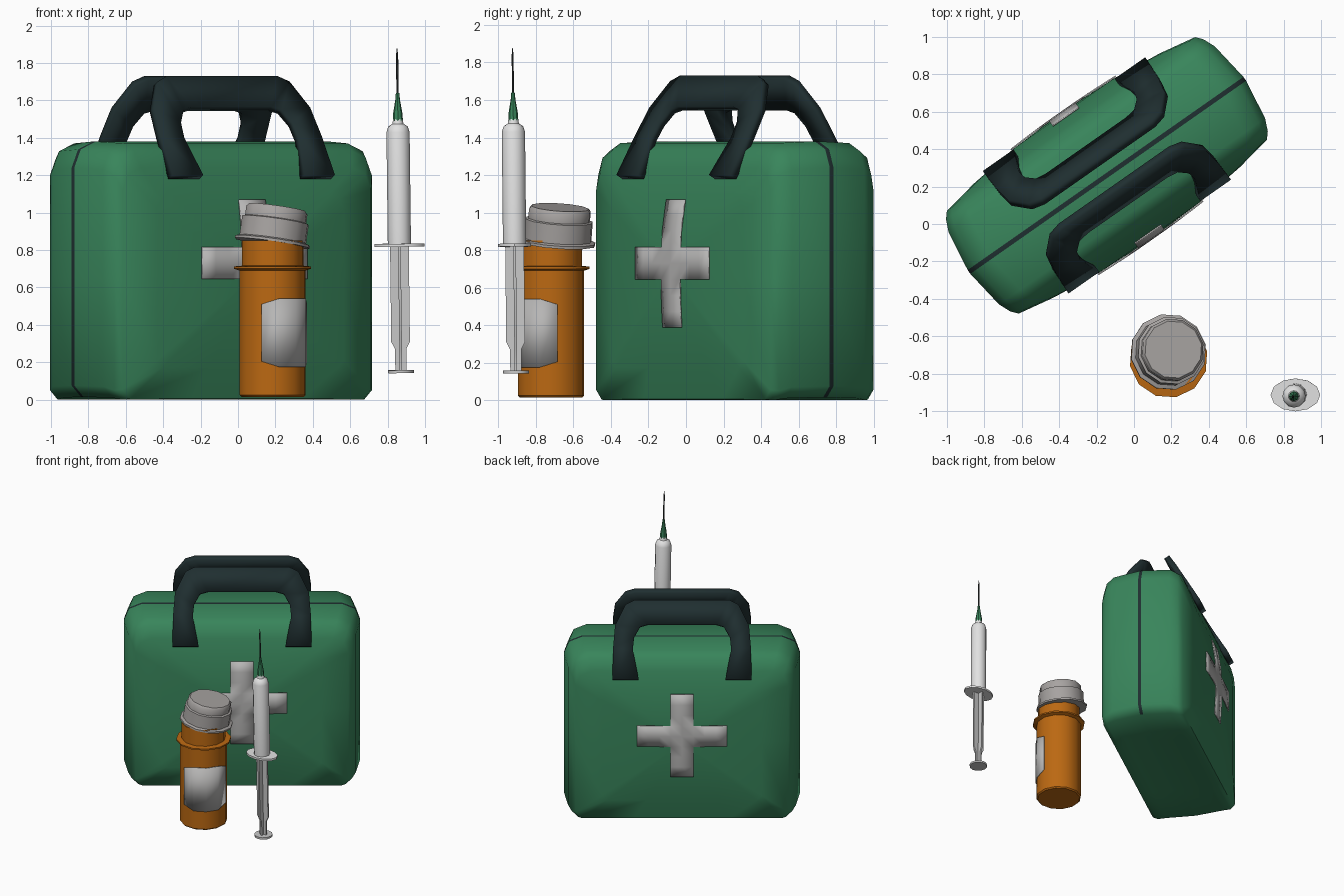
import bpy, bmesh, math
from math import radians, cos, sin
from mathutils import Matrix, Vector

cube = bpy.data.objects.get("Cube")
if cube:
    bpy.data.objects.remove(cube, do_unlink=True)


def material(name, *rgb):
    m = bpy.data.materials.new(name)
    m.use_nodes = True
    colour = (*rgb, 1)
    m.diffuse_color = colour
    m.node_tree.nodes["Principled BSDF"].inputs["Base Color"].default_value = colour
    return m


GREEN = material("bag green", 0.04, 0.235, 0.105)
DARK = material("dark strap", 0.014, 0.028, 0.03)
PALE = material("pale grey", 0.47, 0.465, 0.46)
ORANGE = material("bottle orange", 0.5, 0.14, 0.006)
CAP = material("cap grey", 0.39, 0.37, 0.36)
WHITE = material("syringe white", 0.76, 0.76, 0.76)
PLUNGER = material("plunger grey", 0.58, 0.58, 0.58)
STEEL = material("needle steel", 0.03, 0.035, 0.035)


def finish(name, bm, mats, matrix=Matrix(), angle=40):
    bmesh.ops.recalc_face_normals(bm, faces=bm.faces)
    bm.transform(matrix)
    mesh = bpy.data.meshes.new(name)
    bm.to_mesh(mesh)
    bm.free()
    for m in mats:
        mesh.materials.append(m)
    ob = bpy.data.objects.new(name, mesh)
    bpy.context.collection.objects.link(ob)
    bpy.ops.object.select_all(action='DESELECT')
    ob.select_set(True)
    bpy.context.view_layer.objects.active = ob
    bpy.ops.object.shade_smooth_by_angle(angle=radians(angle))
    return ob


def loft(loops, caps=True):
    """Skin closed loops of points that all have the same count."""
    bm = bmesh.new()
    rings = [[bm.verts.new(p) for p in loop] for loop in loops]
    n = len(rings[0])
    for a, b in zip(rings, rings[1:]):
        for i in range(n):
            j = (i + 1) % n
            bm.faces.new((a[i], a[j], b[j], b[i]))
    if caps:
        bm.faces.new(rings[0])
        bm.faces.new(rings[-1])
    return bm


def lathe(name, profile, mat, matrix, sides=12, phase=0, stretch=(1, 1)):
    loops = []
    for r, z in profile:
        angles = [radians(phase + 360 * i / sides) for i in range(sides)]
        loops.append([(r * stretch[0] * cos(a), r * stretch[1] * sin(a), z) for a in angles])
    return finish(name, loft(loops), [mat], matrix)


def plate(ob, thickness):
    mod = ob.modifiers.new("thickness", 'SOLIDIFY')
    mod.thickness = thickness
    mod.offset = 0


# Bag: rounded upright sections lofted through its depth, bulging on both faces
BAG = Matrix.Translation((-0.145, 0.26, 0)) @ Matrix.Rotation(radians(35), 4, 'Z')


def section(v, hu, z0, z1, ct, cb, scale=1):
    half = [(0.45 * hu, z1), (hu - ct, z1), (hu - 0.3 * ct, z1 - 0.3 * ct), (hu, z1 - ct),
            (hu, 0.65), (hu, z0 + cb), (hu - cb, z0), (0.45 * hu, z0)]
    loop = half + [(-u, z) for u, z in reversed(half)]
    return [(u * scale, v, 0.68 + (z - 0.68) * scale) for u, z in loop]


face = (0.81, 0.005, 1.24, 0.12, 0.05)
side = [section(0.0125, 0.9, 0.015, 1.38, 0.14, 0.06),
        section(0.235, 0.868, 0.01, 1.37, 0.14, 0.06),
        section(0.3, 0.84, 0, 1.33, 0.13, 0.05),
        section(0.335, *face)]
side += [section(v, *face, s) for v, s in ((0.372, 0.75), (0.403, 0.4), (0.41, 0.15))]
back = [[(u, -v, z) for u, v, z in loop] for loop in reversed(side)]
bm = loft(back + side)
for f in bm.faces:
    c = f.calc_center_median()
    f.material_index = 1 if abs(c.y) < 0.01 and c.z > 0.03 else 0
bag = finish("bag", bm, [GREEN, DARK], BAG, 62)

# Crosses: cell grids pressed onto the bulging faces
CELL = 0.086
for label, s in (("front_cross", -1), ("back_cross", 1)):
    bm = bmesh.new()
    for i in range(-4, 4):
        for j in range(-4, 4):
            if i in (-1, 0) or j in (-1, 0):
                corners = ((i, j), (i + 1, j), (i + 1, j + 1), (i, j + 1))
                bm.faces.new([bm.verts.new((a * CELL, s * 0.42, 0.73 + b * CELL)) for a, b in corners])
    bmesh.ops.remove_doubles(bm, verts=bm.verts, dist=0.001)
    cross = finish(label, bm, [PALE], BAG)
    wrap = cross.modifiers.new("press", 'SHRINKWRAP')
    wrap.target = bag
    wrap.wrap_mode = 'ABOVE_SURFACE'
    wrap.offset = 0.006
    plate(cross, 0.008)

# Handles: flat arches leaning in towards the seam
outer = [(0.53, 1.19), (0.525, 1.4), (0.51, 1.55), (0.43, 1.69), (0.36, 1.72)]
inner = [(0.33, 1.19), (0.375, 1.39), (0.365, 1.47), (0.32, 1.54), (0.26, 1.555)]
for label, s in (("front_handle", -1), ("back_handle", 1)):
    bm = bmesh.new()
    rows = []
    for edge in (outer, inner):
        path = edge + [(-u, z) for u, z in reversed(edge)]
        rows.append([bm.verts.new((u, s * (0.38 - 0.56 * (z - 1.19)), z)) for u, z in path])
    a, b = rows
    for i in range(len(a) - 1):
        bm.faces.new((a[i], a[i + 1], b[i + 1], b[i]))
    plate(finish(label, bm, [DARK], BAG), 0.045)

# Pill bottle with rim, tilted cap and wrapped label
BOTTLE = Matrix.Translation((0.185, -0.72, 0))
lathe("bottle_body", [(0.17, 0.015), (0.18, 0.025), (0.18, 0.69), (0.21, 0.7), (0.21, 0.712),
                      (0.168, 0.716), (0.168, 0.85)], ORANGE, BOTTLE, phase=11)
lid = (Matrix.Translation((0.183, -0.685, 0.835)) @ Matrix.Rotation(radians(8), 4, 'Y')
       @ Matrix.Rotation(radians(-4), 4, 'X'))
lathe("bottle_cap", [(0.205, 0), (0.205, 0.014), (0.183, 0.022), (0.183, 0.125), (0.168, 0.13),
                     (0.168, 0.18), (0.155, 0.195)], CAP, lid, phase=11)
bm = bmesh.new()
columns = []
for k in range(5):
    a = radians(-109 + 30 * k)
    ends = 0.03 if k in (0, 4) else 0
    columns.append([bm.verts.new((0.185 * cos(a), 0.185 * sin(a), z))
                    for z in (0.175 + ends, 0.54 - ends)])
for p, q in zip(columns, columns[1:]):
    bm.faces.new((p[0], q[0], q[1], p[1]))
plate(finish("bottle_label", bm, [PALE], BOTTLE), 0.006)

# Syringe standing needle up
SYRINGE = (Matrix.Translation((0.873, -0.905, 0)) @ Matrix.Rotation(radians(-0.7), 4, 'Y')
           @ Matrix.Rotation(radians(0.6), 4, 'X'))
lathe("syringe_barrel", [(0.062, 0.82), (0.062, 1.43), (0.052, 1.46), (0.03, 1.475), (0.025, 1.5)],
      WHITE, SYRINGE)
lathe("finger_flange", [(1, 0.818), (1, 0.834)], WHITE, SYRINGE, stretch=(0.133, 0.088))
lathe("plunger_disc", [(0.07, 0.142), (0.07, 0.158)], PLUNGER, SYRINGE)
lathe("needle_hub", [(0.027, 1.49), (0.025, 1.53), (0.013, 1.6), (0.009, 1.64)], GREEN, SYRINGE, 8)
lathe("needle", [(0.006, 1.62), (0.006, 1.84), (0.001, 1.88)], STEEL, SYRINGE, 6)

# Plunger rod: two crossing fins that narrow near the disc
for k in range(2):
    outline = [(0.03, 0.15), (0.03, 0.27), (0.05, 0.31), (0.05, 0.82)]
    outline += [(-x, z) for x, z in reversed(outline)]
    bm = loft([[(x, t, z) for x, z in outline] for t in (-0.007, 0.007)])
    finish("plunger_fin_%d" % (k + 1), bm, [PLUNGER], SYRINGE @ Matrix.Rotation(radians(90 * k), 4, 'Z'))
